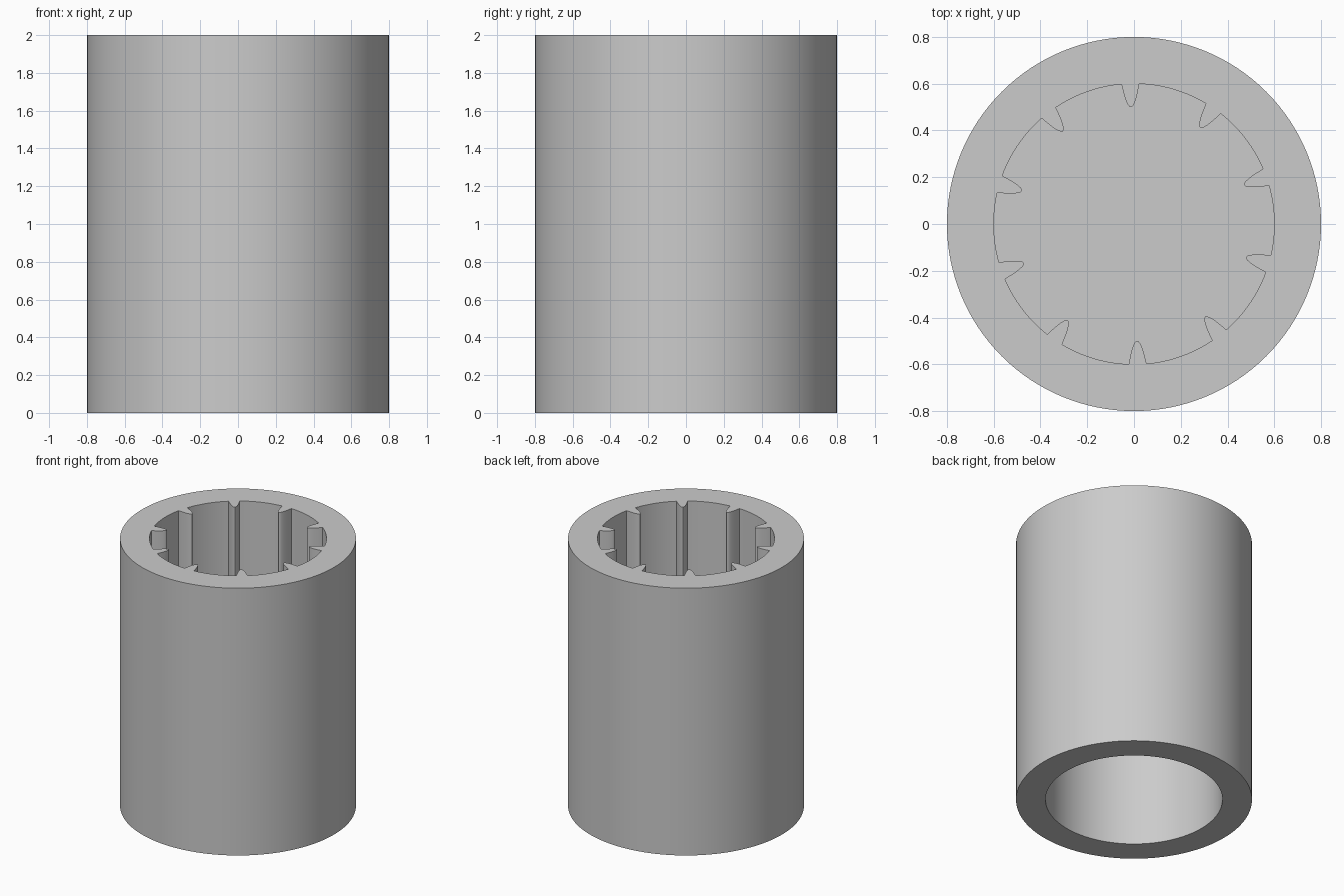
import bpy
import bmesh
from math import cos, sin, pi, radians
from mathutils import Matrix

cube = bpy.data.objects.get("Cube")
if cube:
    bpy.data.objects.remove(cube, do_unlink=True)

OUTER, BORE, HEIGHT = 0.8, 0.6, 2.0
FLOOR, CEILING = 1.1, 0.9      # top and underside of the inner partition
RIBS, RIB_DEPTH, RIB_HALF = 10, 0.1, 0.038

grey = bpy.data.materials.new("plain_grey")
grey.use_nodes = True
grey.diffuse_color = (0.6, 0.6, 0.6, 1)
grey.node_tree.nodes["Principled BSDF"].inputs["Base Color"].default_value = (0.6, 0.6, 0.6, 1)


def finish(name, bm):
    """Turn a bmesh into a smooth-shaded object with crisp edges."""
    bmesh.ops.recalc_face_normals(bm, faces=bm.faces)
    mesh = bpy.data.meshes.new(name)
    bm.to_mesh(mesh)
    bm.free()
    mesh.materials.append(grey)
    obj = bpy.data.objects.new(name, mesh)
    bpy.context.collection.objects.link(obj)
    bpy.ops.object.select_all(action='DESELECT')
    obj.select_set(True)
    bpy.context.view_layer.objects.active = obj
    bpy.ops.object.shade_smooth_by_angle(angle=radians(30))
    return obj


# Sleeve: a lathed wall with a bore at each end and a partition between them
profile = [(0, FLOOR), (BORE, FLOOR), (BORE, HEIGHT), (OUTER, HEIGHT),
           (OUTER, 0), (BORE, 0), (BORE, CEILING), (0, CEILING)]
bm = bmesh.new()
verts = [bm.verts.new((r, 0, z)) for r, z in profile]
edges = [bm.edges.new(pair) for pair in zip(verts, verts[1:])]
bmesh.ops.spin(bm, geom=verts + edges, axis=(0, 0, 1), cent=(0, 0, 0),
               angle=2 * pi, steps=128, use_duplicate=False)
bmesh.ops.remove_doubles(bm, verts=bm.verts, dist=0.0001)
finish("sleeve", bm)

# Ribs: rounded teeth running down the upper bore to the partition
bm = bmesh.new()
steps = 12
outline = [(BORE + 0.003, -RIB_HALF)]
for i in range(steps + 1):
    t = -1 + 2 * i / steps
    outline.append((BORE - 0.001 - (RIB_DEPTH - 0.001) * (1 - abs(t) ** 2), RIB_HALF * t))
outline.append((BORE + 0.003, RIB_HALF))
for k in range(RIBS):
    turn = Matrix.Rotation(radians(19.5) + k * 2 * pi / RIBS, 4, 'Z')
    base = [bm.verts.new(turn @ Matrix.Translation((x, y, FLOOR)).to_translation())
            for x, y in outline]
    face = bm.faces.new(base)
    extruded = bmesh.ops.extrude_face_region(bm, geom=[face])
    tops = [g for g in extruded["geom"] if isinstance(g, bmesh.types.BMVert)]
    bmesh.ops.translate(bm, verts=tops, vec=(0, 0, HEIGHT - FLOOR))
finish("socket_ribs", bm)
